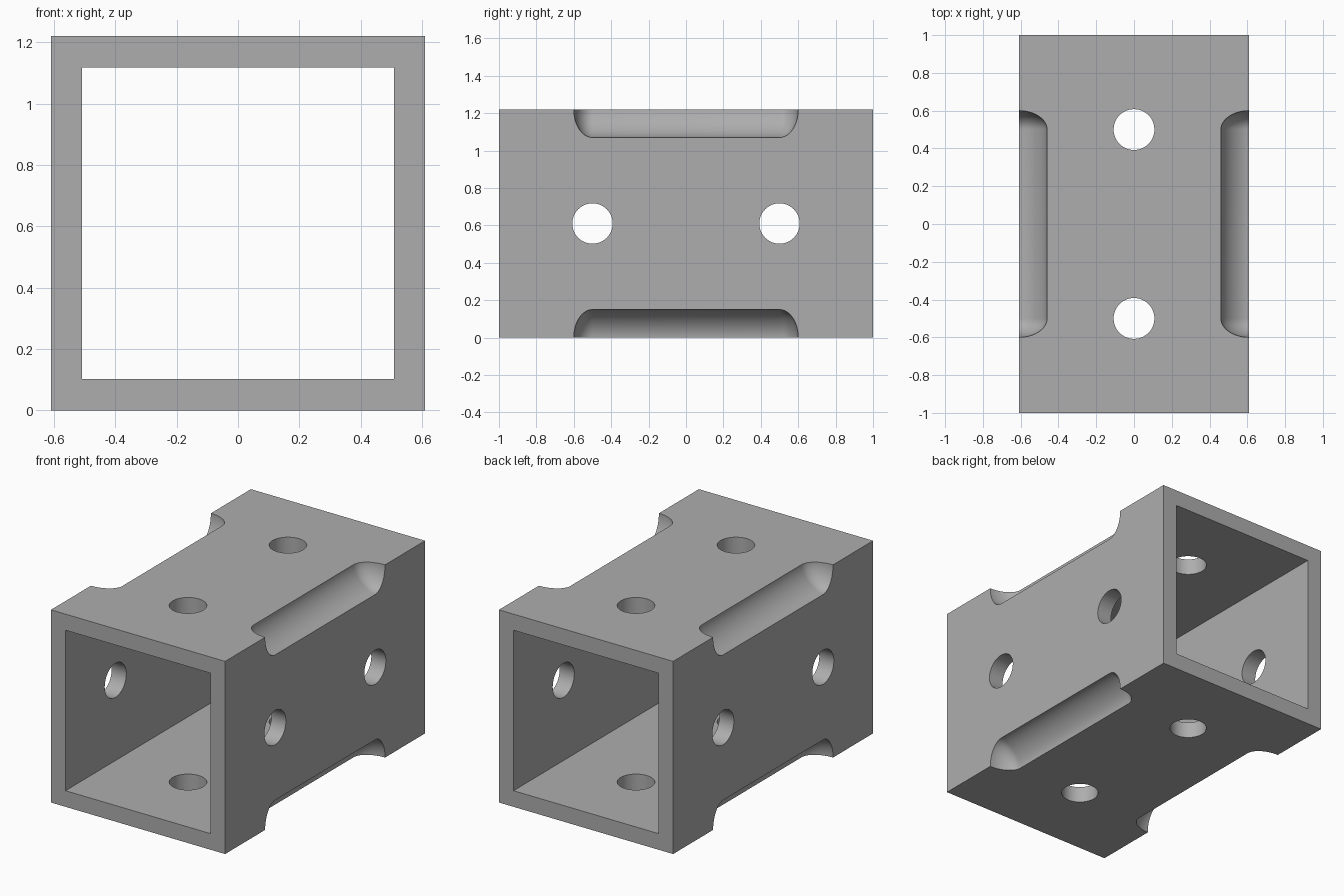
import bpy, bmesh, math
from mathutils import Matrix

old = bpy.data.objects.get("Cube")
if old:
    bpy.data.objects.remove(old, do_unlink=True)

HALF = 0.61        # half of the outer width
INNER = 0.508      # half of the bore
LENGTH = 2.0
HOLE_R = 0.108
HOLE_Y = 0.5
SCOOP_R = 0.15     # depth of the edge scoops
SCOOP_Y = 0.5      # half length of the straight part
SCOOP_END = 0.1    # length of each rounded end

grey = bpy.data.materials.new("plain_grey")
grey.use_nodes = True
colour = (0.42, 0.42, 0.42, 1)
grey.diffuse_color = colour
grey.node_tree.nodes["Principled BSDF"].inputs["Base Color"].default_value = colour


def finish(name, bm):
    bmesh.ops.recalc_face_normals(bm, faces=bm.faces)
    mesh = bpy.data.meshes.new(name)
    bm.to_mesh(mesh)
    bm.free()
    mesh.materials.append(grey)
    obj = bpy.data.objects.new(name, mesh)
    bpy.context.collection.objects.link(obj)
    return obj


def box(name, width, length):
    bm = bmesh.new()
    bmesh.ops.create_cube(bm, size=1)
    bmesh.ops.transform(bm, verts=bm.verts, matrix=Matrix.Translation((0, 0, HALF))
                        @ Matrix.Diagonal((width, length, width, 1)))
    return finish(name, bm)


def drill(name, y, axis):
    bm = bmesh.new()
    bmesh.ops.create_cone(bm, cap_ends=True, segments=48, radius1=HOLE_R,
                          radius2=HOLE_R, depth=LENGTH)
    bmesh.ops.transform(bm, verts=bm.verts, matrix=Matrix.Translation((0, y, HALF))
                        @ Matrix.Rotation(math.pi / 2 if axis == 'X' else 0, 4, 'Y'))
    return finish(name, bm)


def soften(value):
    # slightly flattened circle, so the scoop stays inside the wall
    return math.copysign(abs(value) ** 1.16, value)


def scoop(name, x, z, around=48, steps=12):
    bm = bmesh.new()
    angles = [math.pi / 2 * i / steps for i in range(steps + 1)]
    stations = [(-SCOOP_Y - SCOOP_END * math.cos(a), SCOOP_R * math.sin(a)) for a in angles]
    stations += [(-y, r) for y, r in reversed(stations)]
    rings = []
    for y, r in stations:
        ring = []
        for i in range(around):
            a = math.tau * i / around
            ring.append(bm.verts.new((x + r * soften(math.cos(a)), y,
                                      z + r * soften(math.sin(a)))))
        rings.append(ring)
    for r0, r1 in zip(rings, rings[1:]):
        for i in range(around):
            j = (i + 1) % around
            bm.faces.new((r0[i], r0[j], r1[j], r1[i]))
    bmesh.ops.remove_doubles(bm, verts=bm.verts, dist=0.0005)
    return finish(name, bm)


# Square tube and everything that is cut out of it
tube = box("square_tube", HALF * 2, LENGTH)
cutters = [box("bore_cutter", INNER * 2, LENGTH * 1.2)]
for y in (-HOLE_Y, HOLE_Y):
    for axis in 'XZ':
        cutters.append(drill("hole_cutter", y, axis))
for x in (-HALF, HALF):
    for z in (0, HALF * 2):
        cutters.append(scoop("edge_scoop_cutter", x, z))

for cutter in cutters:
    mod = tube.modifiers.new(cutter.name, 'BOOLEAN')
    mod.operation = 'DIFFERENCE'
    mod.solver = 'EXACT'
    mod.object = cutter

# Apply the cuts and drop the cutters
bpy.context.view_layer.update()
graph = bpy.context.evaluated_depsgraph_get()
cut_mesh = bpy.data.meshes.new_from_object(tube.evaluated_get(graph))
tube.modifiers.clear()
tube.data = cut_mesh
cut_mesh.materials.clear()
cut_mesh.materials.append(grey)
cut_mesh.polygons.foreach_set("material_index", [0] * len(cut_mesh.polygons))
for cutter in cutters:
    bpy.data.objects.remove(cutter, do_unlink=True)

# Smooth holes and scoops, crisp edges elsewhere
bpy.ops.object.select_all(action='DESELECT')
tube.select_set(True)
bpy.context.view_layer.objects.active = tube
bpy.ops.object.shade_smooth_by_angle(angle=math.radians(30))
